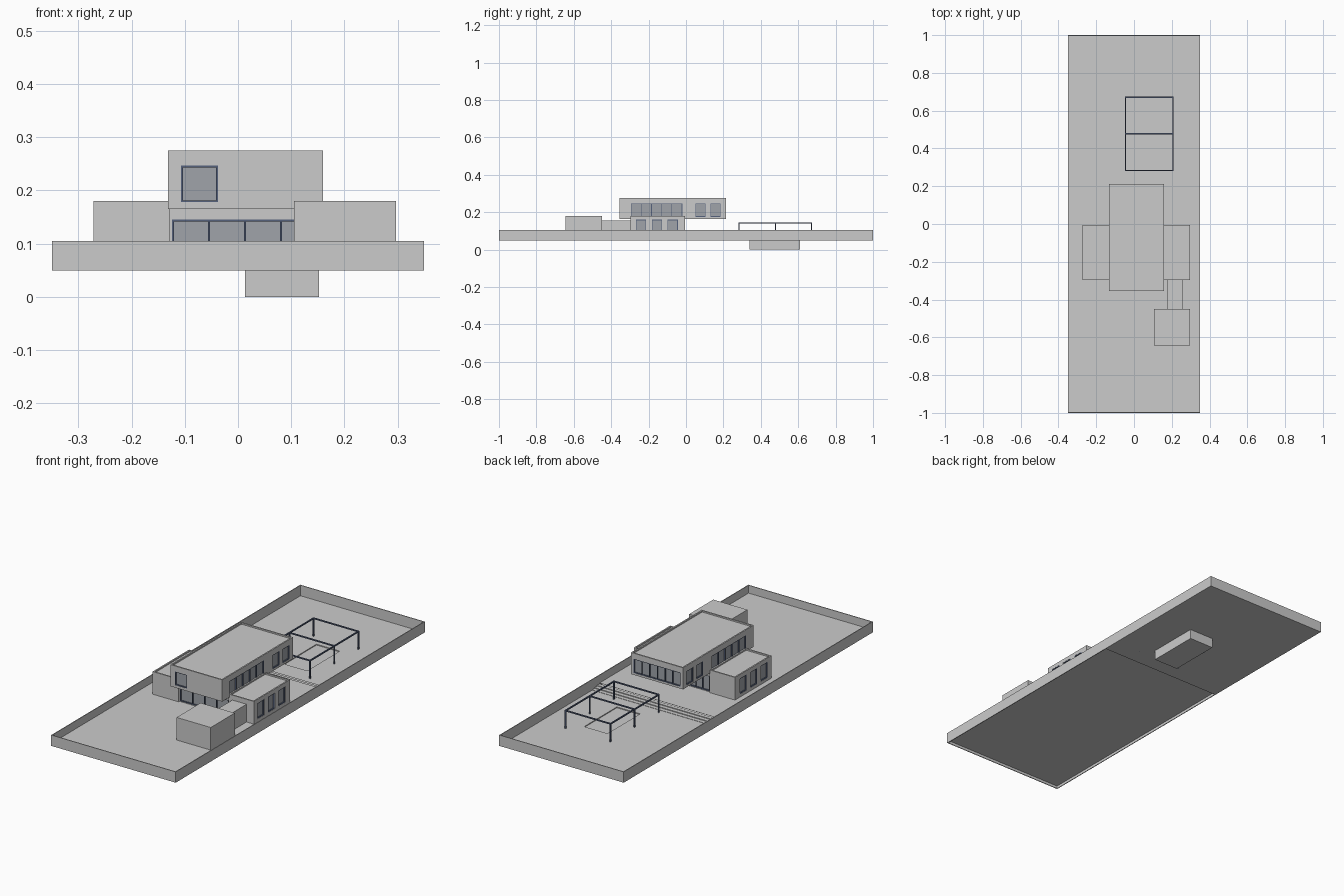
import bpy, bmesh

if "Cube" in bpy.data.objects:
    bpy.data.objects.remove(bpy.data.objects["Cube"])

navy = bpy.data.materials.new("dark_metal")
navy.diffuse_color = (0.09, 0.12, 0.2, 1)
navy.use_nodes = True
navy.node_tree.nodes["Principled BSDF"].inputs["Base Color"].default_value = navy.diffuse_color
glass = bpy.data.materials.new("window_glass")
glass.diffuse_color = (0.35, 0.37, 0.4, 1)
glass.use_nodes = True
glass.node_tree.nodes["Principled BSDF"].inputs["Base Color"].default_value = glass.diffuse_color


def add_box(bm, x0, x1, y0, y1, z0, z1):
    vs = bmesh.ops.create_cube(bm, size=1)["verts"]
    for v in vs:
        v.co.x = x1 if v.co.x > 0 else x0
        v.co.y = y1 if v.co.y > 0 else y0
        v.co.z = z1 if v.co.z > 0 else z0


def finish(name, bm, mat=None):
    bmesh.ops.recalc_face_normals(bm, faces=bm.faces)
    me = bpy.data.meshes.new(name)
    bm.to_mesh(me)
    bm.free()
    ob = bpy.data.objects.new(name, me)
    bpy.context.collection.objects.link(ob)
    if mat:
        me.materials.append(mat)
    return ob


def boxes(name, items, mat=None):
    bm = bmesh.new()
    for b in items:
        add_box(bm, *b)
    return finish(name, bm, mat)


def parapet_box(name, dims, rim=0.01, drop=0.007):
    """Box whose roof is sunk behind a thin parapet."""
    bm = bmesh.new()
    add_box(bm, *dims)
    bm.normal_update()
    top = [f for f in bm.faces if f.normal.z > 0.9]
    bmesh.ops.inset_region(bm, faces=top, thickness=rim)
    moved = bmesh.ops.extrude_face_region(bm, geom=top)["geom"]
    bmesh.ops.delete(bm, geom=top, context="FACES")
    for v in moved:
        if isinstance(v, bmesh.types.BMVert):
            v.co.z -= drop
    return finish(name, bm)


def windows(name, wall, specs, depth=0.008, bar=0.0035):
    """Recess, glass and frame for each (axis, sign, plane, a0, a1, z0, z1, panes)."""
    cuts, panes, bars = [], [], []

    def on_wall(axis, sign, plane, a0, a1, z0, z1, d0, d1):
        p = sorted((plane - sign * d0, plane - sign * d1))
        return (*p, a0, a1, z0, z1) if axis == "x" else (a0, a1, *p, z0, z1)

    for ax, s, pl, a0, a1, z0, z1, n in specs:
        cuts.append(on_wall(ax, s, pl, a0, a1, z0, z1, -0.01, depth))
        panes.append(on_wall(ax, s, pl, a0, a1, z0, z1, depth - 0.001, depth + 0.001))
        for z in (z0, z1 - bar):
            bars.append(on_wall(ax, s, pl, a0, a1, z, z + bar, 0.001, depth))
        for i in range(n + 1):
            a = a0 + (a1 - a0 - bar) * i / n
            bars.append(on_wall(ax, s, pl, a, a + bar, z0, z1, 0.001, depth))
    cutter = boxes(name + "_cutter", cuts)
    cutter.hide_render = True
    cutter.hide_set(True)
    cutter.display_type = "WIRE"
    mod = wall.modifiers.new("recesses", "BOOLEAN")
    mod.object = cutter
    mod.solver = "EXACT"
    boxes(name + "_glass", panes, glass)
    boxes(name + "_frames", bars, navy)


G, LOW, TOP = 0.065, 0.05, 0.105     # upper ground, lower terrace, wall top
T = 0.0015                           # ground thickness

# Perimeter wall
W = 0.004
boxes("perimeter_wall", [
    (-0.35, -0.35 + W, -1, 1, LOW, TOP), (0.35 - W, 0.35, -1, 1, LOW, TOP),
    (-0.35 + W, 0.35 - W, -1, -1 + W, LOW, TOP),
    (-0.35 + W, 0.35 - W, 1 - W, 1, LOW, TOP)])

# Upper ground and full-width garden steps
X = 0.35 - W
boxes("upper_ground", [(-X, X, -1 + W, 0.2, G - T, G)])
boxes("garden_steps", [(-X, X, 0.2 + 0.02 * i, 0.22 + 0.02 * i,
                        LOW, G - 0.004 * (i + 1)) for i in range(3)])

# Lower terrace around the pool opening
px0, px1, py0, py1 = 0.017, 0.148, 0.344, 0.606
boxes("lower_terrace", [
    (-X, X, 0.2, py0, LOW, LOW + T), (-X, X, py1, 1 - W, LOW, LOW + T),
    (-X, px0, py0, py1, LOW, LOW + T), (px1, X, py0, py1, LOW, LOW + T)])

# Pool basin and water
B = 0.004
boxes("pool_basin", [
    (px0 - B, px1 + B, py0 - B, py1 + B, 0, B),
    (px0 - B, px0, py0 - B, py1 + B, B, LOW), (px1, px1 + B, py0 - B, py1 + B, B, LOW),
    (px0, px1, py0 - B, py0, B, LOW), (px0, px1, py1, py1 + B, B, LOW)])
boxes("pool_water", [(px0, px1, py0, py1, LOW - 0.004, LOW - 0.003)])

# Ground-floor side wings
left = parapet_box("left_wing", (-0.272, -0.128, -0.297, -0.005, G, 0.18))
right = parapet_box("right_wing", (0.155, 0.297, -0.297, -0.005, G, 0.18))
for name, wing, sign, plane in (("left_wing", left, -1, -0.272),
                                ("right_wing", right, 1, 0.297)):
    windows(name + "_windows", wing,
            [("x", sign, plane, y, y + 0.055, 0.08, 0.16, 1)
             for y in (-0.268, -0.183, -0.099)])

# Ground-floor hall with glazed front and back
hall = boxes("ground_floor_hall", [(-0.128, 0.155, -0.29, -0.012, G, 0.17)])
windows("hall_windows", hall, [
    ("y", -1, -0.29, -0.124, 0.15, G + 0.002, 0.145, 4),
    ("y", 1, -0.012, -0.124, 0.15, G + 0.002, 0.145, 7)])

# Upper storey
upper = parapet_box("upper_storey", (-0.132, 0.16, -0.355, 0.213, 0.165, 0.275))
specs = [("y", -1, -0.355, -0.107, -0.038, 0.178, 0.247, 1),
         ("y", 1, 0.213, -0.118, 0.146, 0.175, 0.247, 6)]
for sign, plane in ((-1, -0.132), (1, 0.16)):
    specs += [("x", sign, plane, -0.295, -0.02, 0.175, 0.247, 5),
              ("x", sign, plane, 0.05, 0.105, 0.175, 0.247, 1),
              ("x", sign, plane, 0.13, 0.185, 0.175, 0.247, 1)]
windows("upper_windows", upper, specs)

# Garage and its link to the house
boxes("garage", [(0.105, 0.297, -0.643, -0.45, G, 0.18)])
boxes("garage_link", [(0.176, 0.256, -0.45, -0.297, G, 0.155)])

# Pergola over the pool
R = 0.006
xs, ys = (-0.048, 0.21 - R), (0.28, 0.475, 0.674 - R)
beams = [(x, x + R, ys[0], ys[2] + R, 0.145 - R, 0.145) for x in xs]
beams += [(xs[0] + R, xs[1], y, y + R, 0.145 - R, 0.145) for y in ys]
boxes("pergola_beams", beams, navy)
boxes("pergola_posts", [(x, x + R, y, y + R, LOW, 0.145 - R) for x in xs for y in ys], navy)
